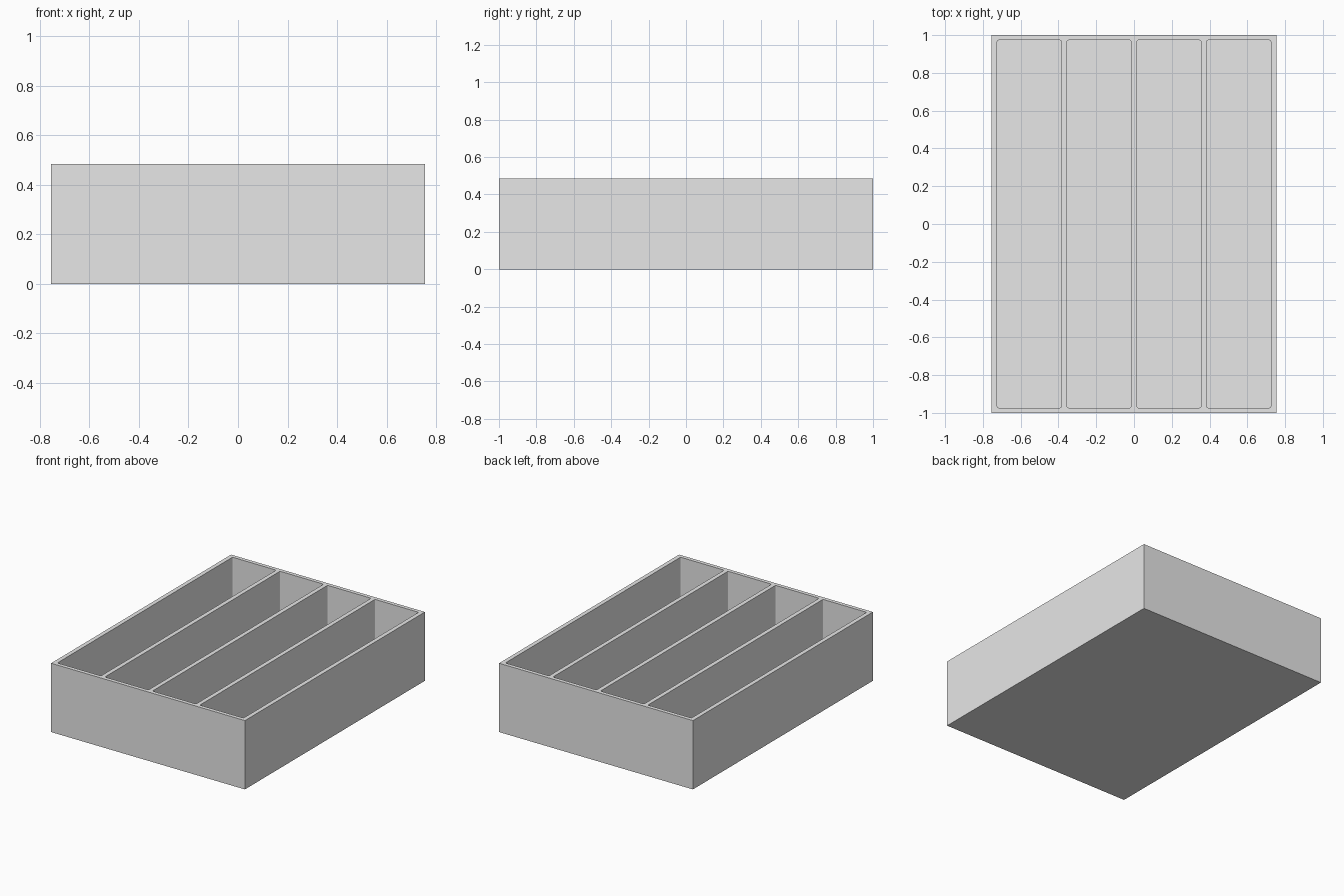
import bpy
import bmesh

cube = bpy.data.objects.get("Cube")
if cube:
    bpy.data.objects.remove(cube, do_unlink=True)

WIDTH, LENGTH, HEIGHT = 1.508, 2.0, 0.484
SIDE_WALL, END_WALL, FLOOR = 0.03, 0.027, 0.03
COUNT = 4
CORNER = 0.008

grey = bpy.data.materials.new("plain_grey")
grey.use_nodes = True
colour = (0.8, 0.8, 0.8, 1)
grey.diffuse_color = colour
grey.node_tree.nodes["Principled BSDF"].inputs["Base Color"].default_value = colour


def box(name, size, centre, corner=0):
    """Box with optional rounded upright edges."""
    bm = bmesh.new()
    bmesh.ops.create_cube(bm, size=1)
    bmesh.ops.scale(bm, vec=size, verts=bm.verts)
    if corner:
        upright = [e for e in bm.edges
                   if abs(e.verts[0].co.z - e.verts[1].co.z) > size[2] / 2]
        bmesh.ops.bevel(bm, geom=upright, offset=corner, segments=3,
                        profile=0.5, affect='EDGES')
    bmesh.ops.translate(bm, vec=centre, verts=bm.verts)
    mesh = bpy.data.meshes.new(name)
    bm.to_mesh(mesh)
    bm.free()
    obj = bpy.data.objects.new(name, mesh)
    bpy.context.collection.objects.link(obj)
    mesh.materials.append(grey)
    return obj


# Tray body
tray = box("divided_tray", (WIDTH, LENGTH, HEIGHT), (0, 0, HEIGHT / 2))

# Four equal open compartments, leaving thin dividers between them
pocket_width = (WIDTH - SIDE_WALL * (COUNT + 1)) / COUNT
for i in range(COUNT):
    x = (i - (COUNT - 1) / 2) * (pocket_width + SIDE_WALL)
    cutter = box("compartment_cutter", (pocket_width, LENGTH - 2 * END_WALL, HEIGHT),
                 (x, 0, FLOOR + HEIGHT / 2), CORNER)
    cutter.hide_render = True
    cut = tray.modifiers.new("compartment", 'BOOLEAN')
    cut.operation = 'DIFFERENCE'
    cut.solver = 'EXACT'
    cut.object = cutter
    bpy.context.view_layer.objects.active = tray
    bpy.ops.object.modifier_apply(modifier=cut.name)
    bpy.data.objects.remove(cutter, do_unlink=True)
